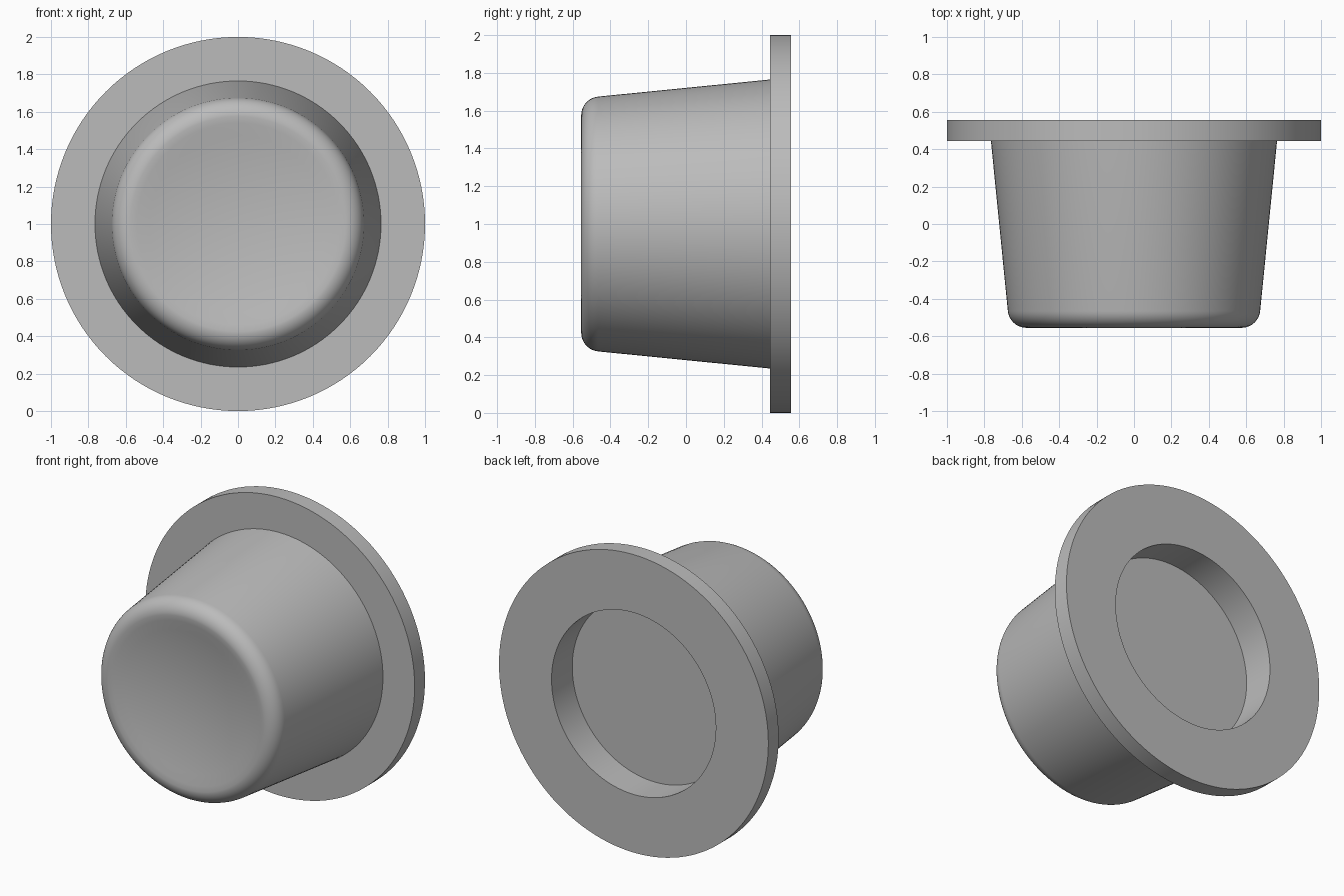
import bpy
import math
from mathutils import Matrix

cube = bpy.data.objects.get("Cube")
if cube:
    bpy.data.objects.remove(cube, do_unlink=True)

SIDES = 128
grey = bpy.data.materials.new("plain grey")
grey.use_nodes = True
colour = (0.5, 0.5, 0.5, 1)
grey.diffuse_color = colour
grey.node_tree.nodes["Principled BSDF"].inputs["Base Color"].default_value = colour


def lathe(name, profile):
    """Spin (radius, y) points about the y axis; zero radius makes a pole."""
    verts, rings, faces = [], [], []
    for r, y in profile:
        count = 1 if r == 0 else SIDES
        rings.append(range(len(verts), len(verts) + count))
        for i in range(count):
            a = math.tau * i / SIDES
            verts.append((r * math.cos(a), y, 1 + r * math.sin(a)))
    for p, q in zip(rings, rings[1:]):
        for i in range(SIDES):
            j = (i + 1) % SIDES
            if len(p) == 1:
                faces.append((p[0], q[j], q[i]))
            elif len(q) == 1:
                faces.append((p[i], p[j], q[0]))
            else:
                faces.append((p[i], p[j], q[j], q[i]))
    mesh = bpy.data.meshes.new(name)
    mesh.from_pydata(verts, [], faces)
    mesh.flip_normals()
    mesh.materials.append(grey)
    obj = bpy.data.objects.new(name, mesh)
    bpy.context.collection.objects.link(obj)
    bpy.ops.object.select_all(action="DESELECT")
    obj.select_set(True)
    bpy.context.view_layer.objects.active = obj
    bpy.ops.object.shade_smooth_by_angle(angle=math.radians(35))
    return obj


# Shallow concave dish on the front face
DISH_R, DEPTH, FRONT = 0.54, 0.055, -0.555
profile = []
for i in range(9):
    t = i / 8
    profile.append((DISH_R * t, FRONT + 0.005 + DEPTH * (1 - t * t)))

# Rounded front lip blending into the tapered wall
LIP = 0.1
for i in range(11):
    a = math.radians(-90 + 84 * i / 10)
    profile.append((0.575 + LIP * math.cos(a), FRONT + LIP + LIP * math.sin(a)))

# Tapered wall, flange, and the round recess in the back
profile += [
    (0.765, 0.445), (1, 0.445), (1, 0.555),
    (0.61, 0.555), (0.61, 0.335), (0, 0.335),
]
lathe("flanged_cup", profile)
